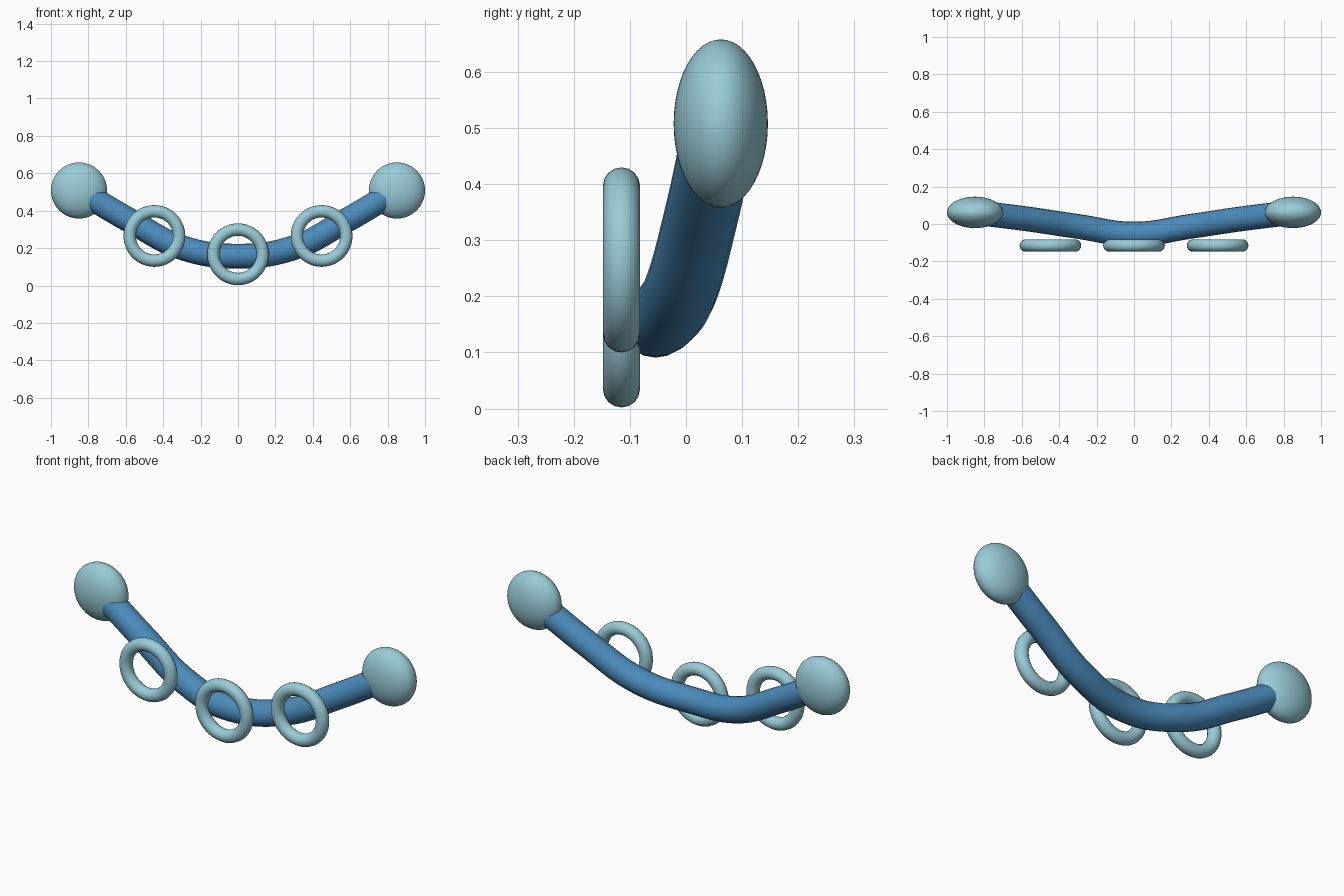
import bpy, math

if "Cube" in bpy.data.objects:
    bpy.data.objects.remove(bpy.data.objects["Cube"])


def material(name, rgb):
    m = bpy.data.materials.new(name)
    m.diffuse_color = (*rgb, 1)
    m.use_nodes = True
    m.node_tree.nodes["Principled BSDF"].inputs["Base Color"].default_value = m.diffuse_color
    return m


blue = material("blue", (0.07, 0.26, 0.50))
pale = material("pale_blue", (0.32, 0.60, 0.68))


def finish(name, mat):
    ob = bpy.context.object
    ob.name = name
    ob.data.materials.append(mat)
    bpy.ops.object.shade_smooth()
    return ob


# Curved bar: half path mirrored across x = 0
half = [(0.30, -0.013, 0.203), (0.57, 0.027, 0.343), (0.85, 0.062, 0.508)]
path = [(-x, y, z) for x, y, z in reversed(half)] + [(0, -0.054, 0.157)] + half
curve = bpy.data.curves.new("curved_bar", 'CURVE')
curve.dimensions = '3D'
curve.bevel_depth = 0.066
curve.bevel_resolution = 8
curve.use_fill_caps = True
curve.resolution_u = 12
spline = curve.splines.new('BEZIER')
spline.bezier_points.add(len(path) - 1)
for point, co in zip(spline.bezier_points, path):
    point.co = co
    point.handle_left_type = point.handle_right_type = 'AUTO'
bar = bpy.data.objects.new("curved_bar", curve)
bpy.context.collection.objects.link(bar)
bpy.context.view_layer.objects.active = bar
bar.select_set(True)
bpy.ops.object.convert(target='MESH')
finish("curved_bar", blue)

# Flattened end knobs
for side, label in ((-1, "left"), (1, "right")):
    bpy.ops.mesh.primitive_uv_sphere_add(segments=48, ring_count=24, radius=1,
                                         location=(side * 0.85, 0.062, 0.508))
    bpy.context.object.scale = (0.15, 0.084, 0.15)
    finish(label + "_end_knob", pale)

# Three rings hanging in front of the bar
for x, z, label in ((-0.447, 0.265, "left"), (0, 0.167, "middle"), (0.447, 0.265, "right")):
    bpy.ops.mesh.primitive_torus_add(major_radius=0.132, minor_radius=0.033,
                                     major_segments=48, minor_segments=16,
                                     location=(x, -0.115, z), rotation=(math.pi / 2, 0, 0))
    finish(label + "_ring", pale)
